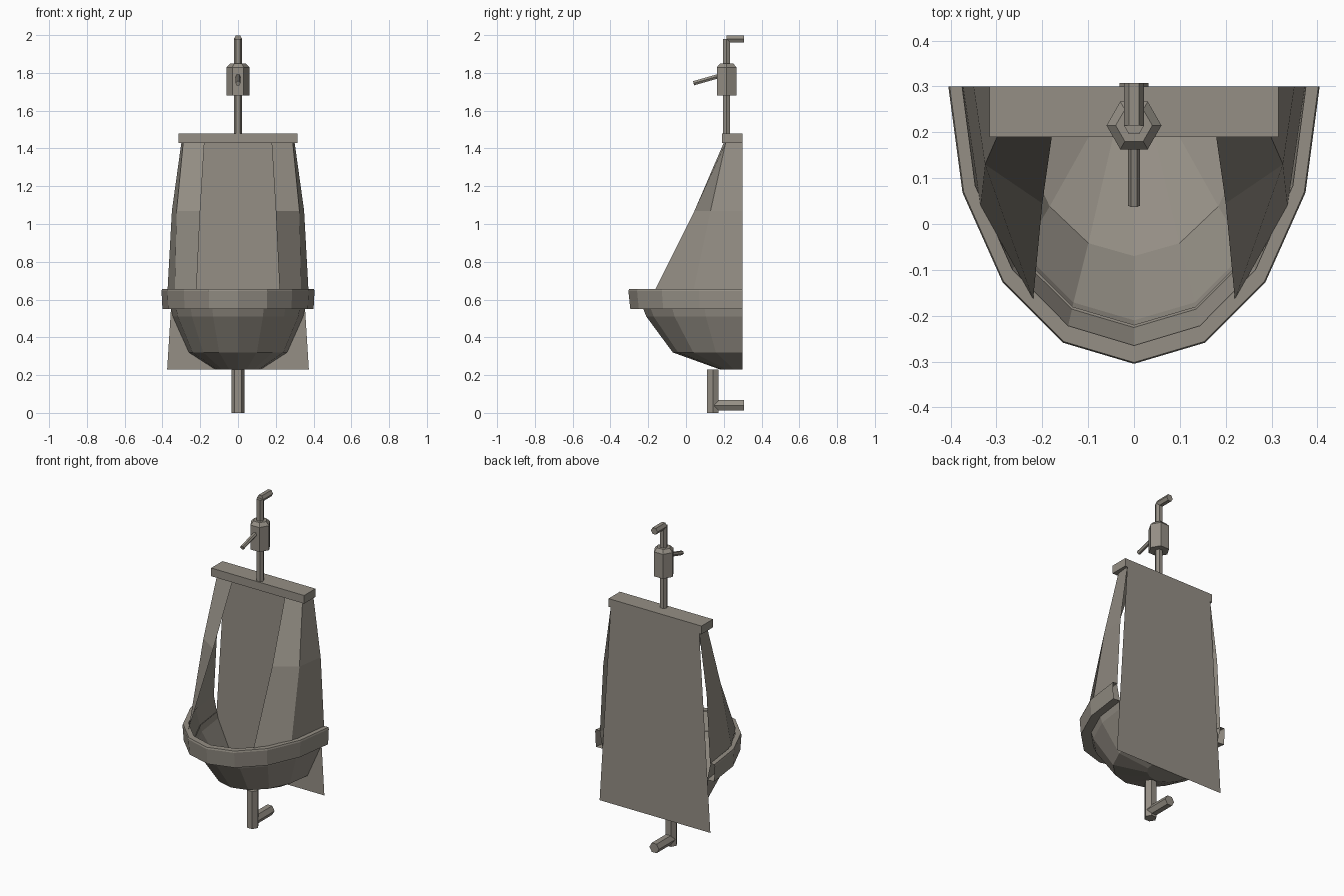
import bpy, bmesh
from math import sin, cos, pi
from mathutils import Vector

if "Cube" in bpy.data.objects:
    bpy.data.objects.remove(bpy.data.objects["Cube"])

BACK = 0.3  # y of the wall-side plane

mat = bpy.data.materials.new("warm_grey")
mat.use_nodes = True
colour = (0.30, 0.275, 0.235, 1)
mat.diffuse_color = colour
bsdf = next(n for n in mat.node_tree.nodes if n.type == "BSDF_PRINCIPLED")
bsdf.inputs["Base Color"].default_value = colour
bsdf.inputs["Roughness"].default_value = 0.8


def finish(name, bm):
    mesh = bpy.data.meshes.new(name)
    bm.to_mesh(mesh)
    bm.free()
    mesh.materials.append(mat)
    obj = bpy.data.objects.new(name, mesh)
    bpy.context.collection.objects.link(obj)
    return obj


def loft(name, rings, closed=False, cap_first=False, cap_last=False, flip=False):
    """Skin a list of point rings with quads."""
    bm = bmesh.new()
    rows = [[bm.verts.new(p) for p in ring] for ring in rings]
    n = len(rows[0])
    for a, b in zip(rows, rows[1:]):
        for i in range(n if closed else n - 1):
            j = (i + 1) % n
            bm.faces.new((a[i], a[j], b[j], b[i]))
    if cap_first:
        bm.faces.new(rows[0][::-1])
    if cap_last:
        bm.faces.new(rows[-1])
    if flip:
        bmesh.ops.reverse_faces(bm, faces=bm.faces[:])
    return finish(name, bm)


def half_ring(rx, depth, z, segments=8):
    """Half ellipse bulging to the front from the back plane."""
    angles = [pi * i / segments for i in range(segments + 1)]
    return [(-rx * cos(a), BACK - depth * sin(a), z) for a in angles]


def tube(name, start, end, radii, stops=None):
    """Six-sided rod lying in the yz plane, with a radius at each stop."""
    start, end = Vector(start), Vector(end)
    stops = stops or [0, 1]
    side = Vector((1, 0, 0))
    up = (end - start).normalized().cross(side)
    rings = []
    for t, r in zip(stops, radii):
        c = start.lerp(end, t)
        rings.append([c + r * (cos(k * pi / 3) * side + sin(k * pi / 3) * up)
                      for k in range(6)])
    return loft(name, rings, closed=True, cap_first=True, cap_last=True)


# Basin: faceted half bowl and its collar
loft("bowl", [half_ring(0.12, 0.12, 0.23), half_ring(0.26, 0.37, 0.32),
              half_ring(0.345, 0.51, 0.51), half_ring(0.375, 0.565, 0.65)],
     cap_first=True)
loft("rim", [half_ring(0.35, 0.52, 0.55), half_ring(0.40, 0.595, 0.55),
             half_ring(0.405, 0.605, 0.645), half_ring(0.402, 0.602, 0.655),
             half_ring(0.375, 0.565, 0.655)])

# Back plate
loft("back_plate", [[(-0.375, BACK, 0.23), (0.375, BACK, 0.23)],
                    [(-0.30, BACK, 1.43), (0.30, BACK, 1.43)]])

# Side shields: front edge, middle crease, back edge at three heights
shield = [[(0.22, -0.165, 0.65), (0.335, 0.04, 0.65), (0.373, BACK, 0.65)],
          [(0.20, 0.045, 1.07), (0.325, 0.13, 1.07), (0.35, BACK, 1.07)],
          [(0.178, 0.20, 1.43), (0.29, 0.21, 1.43), (0.30, BACK, 1.43)]]
loft("left_shield", shield)
loft("right_shield", [[(-x, y, z) for x, y, z in row] for row in shield], flip=True)

# Top ledge
ledge = [(-0.315, 0.19), (0.315, 0.19), (0.315, BACK), (-0.315, BACK)]
loft("top_ledge", [[(x, y, z) for x, y in ledge] for z in (1.43, 1.48)],
     closed=True, cap_first=True, cap_last=True)

# Supply pipe, valve and lever
tube("supply_pipe", (0, 0.215, 1.47), (0, 0.215, 1.98), [0.022, 0.022])
tube("supply_inlet", (0, 0.215, 1.98), (0, 0.308, 1.98), [0.022, 0.022])
tube("valve_body", (0, 0.215, 1.68), (0, 0.215, 1.85), [0.06, 0.06, 0.04], [0, 0.88, 1])
tube("flush_lever", (0, 0.18, 1.785), (0, 0.04, 1.745), [0.013, 0.013])

# Drain pipe
tube("drain_pipe", (0, 0.142, 0), (0, 0.142, 0.23), [0.035, 0.035])
tube("drain_outlet", (0, 0.15, 0.04), (0, 0.308, 0.04), [0.032, 0.032])
